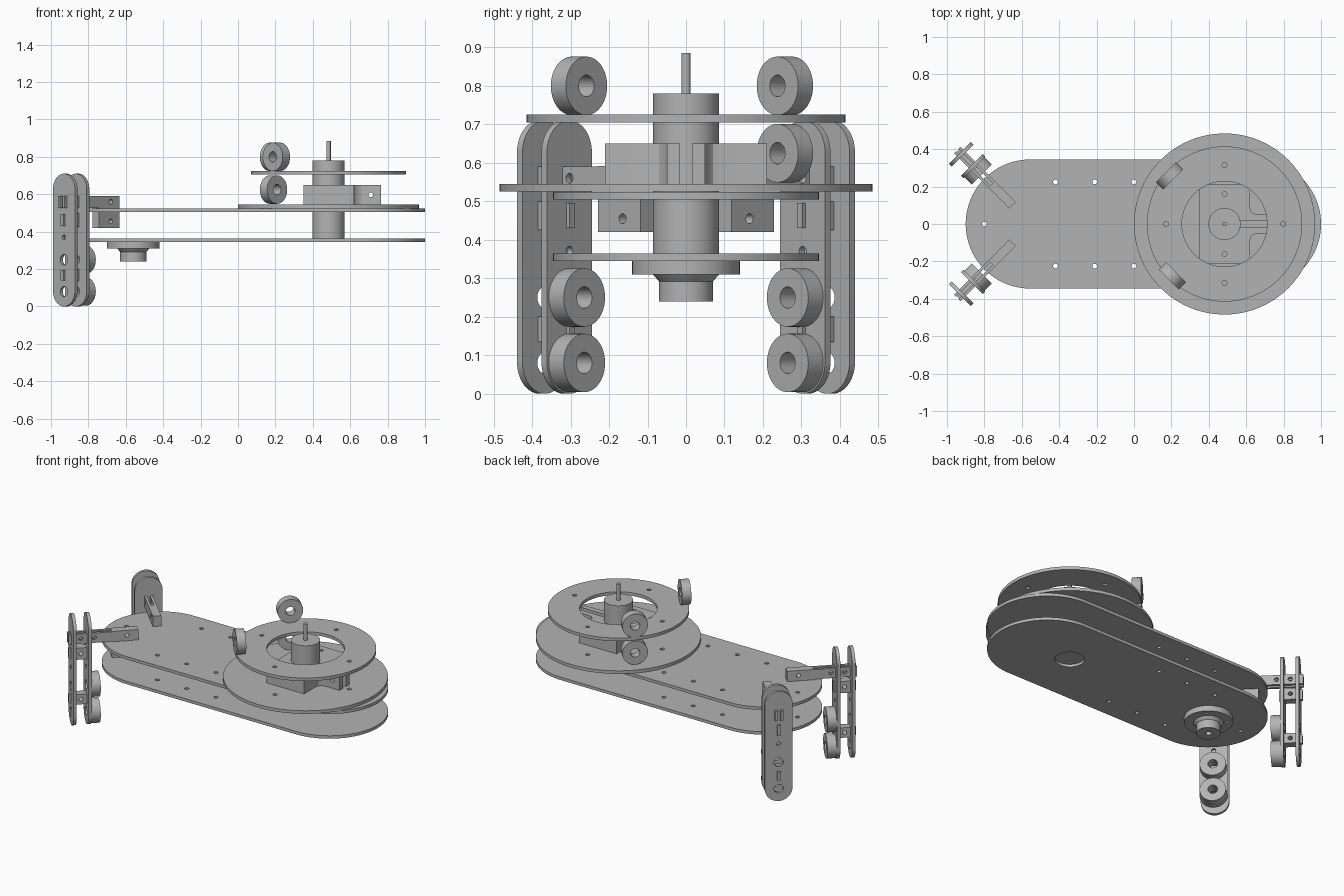
import bpy, bmesh
from math import sin, cos, pi, asin, sqrt
from mathutils import Matrix, Vector

if "Cube" in bpy.data.objects:
    bpy.data.objects.remove(bpy.data.objects["Cube"])

GREY = (0.45, 0.45, 0.45, 1)
mat = bpy.data.materials.new("plain grey")
mat.use_nodes = True
mat.diffuse_color = GREY
mat.node_tree.nodes["Principled BSDF"].inputs["Base Color"].default_value = GREY
parts = []


def arc(x, y, r, a0=0, a1=2 * pi, n=48):
    return [(x + r * cos(a0 + (a1 - a0) * i / n), y + r * sin(a0 + (a1 - a0) * i / n)) for i in range(n + 1)]


def circle(x, y, r, n=48):
    return arc(x, y, r, n=n)[:-1]


def rect(x0, x1, y0, y1):
    return [(x0, y0), (x1, y0), (x1, y1), (x0, y1)]


def add(name, mesh):
    mesh.materials.clear()
    mesh.materials.append(mat)
    ob = bpy.data.objects.new(name, mesh)
    bpy.context.collection.objects.link(ob)
    parts.append(ob)


def slab(name, loops, lo, hi, frame=Matrix()):
    """Extrude an outline with holes from lo to hi along the frame's z axis."""
    cu = bpy.data.curves.new(name, "CURVE")
    cu.dimensions, cu.fill_mode, cu.extrude = "2D", "BOTH", (hi - lo) / 2
    for loop in loops:
        sp = cu.splines.new("POLY")
        sp.points.add(len(loop) - 1)
        for p, (x, y) in zip(sp.points, loop):
            p.co = (x, y, 0, 1)
        sp.use_cyclic_u = True
    tmp = bpy.data.objects.new(name + "_profile", cu)
    bpy.context.collection.objects.link(tmp)
    deps = bpy.context.evaluated_depsgraph_get()
    mesh = bpy.data.meshes.new_from_object(tmp.evaluated_get(deps))
    bpy.data.objects.remove(tmp)
    bm = bmesh.new()
    bm.from_mesh(mesh)
    bmesh.ops.remove_doubles(bm, verts=bm.verts, dist=0.0001)
    bmesh.ops.recalc_face_normals(bm, faces=bm.faces)
    bm.transform(frame @ Matrix.Translation((0, 0, (lo + hi) / 2)))
    bm.to_mesh(mesh)
    bm.free()
    add(name, mesh)


def frame(x, y, z, origin):
    m = Matrix((x, y, z)).transposed().to_4x4()
    m.translation = origin
    return m


HUB = 0.484
UP = Vector((0, 0, 1))
BOLT = 0.013

# Long deck plates with rounded ends and bolt holes
R = 0.345
deck = arc(-0.555, 0, R, pi / 2, 3 * pi / 2) + arc(0.655, 0, R, -pi / 2, pi / 2)
bolts = [circle(x, s * 0.225, BOLT, 12) for x in (-0.42, -0.21, 0) for s in (-1, 1)]
bolts.append(circle(-0.8, 0, BOLT, 12))
for name, z in (("lower_deck", 0.345), ("upper_deck", 0.505)):
    slab(name, [deck, circle(HUB, 0, 0.086)] + bolts, z, z + 0.019)

# Turntable disc and upper ring
ring_bolts = [circle(HUB + 0.314 * cos(k * pi / 2), 0.314 * sin(k * pi / 2), BOLT, 12) for k in range(4)]
slab("turntable_disc", [circle(HUB, 0, 0.484, 96), circle(HUB, 0, 0.086)] + ring_bolts, 0.525, 0.545)
slab("upper_ring", [circle(HUB, 0, 0.415, 96), circle(HUB, 0, 0.228, 72)] + ring_bolts, 0.705, 0.725)

# Motor and shaft
slab("motor_body", [circle(HUB, 0, 0.086)], 0.362, 0.78)
slab("motor_shaft", [circle(HUB, 0, 0.012, 20)], 0.77, 0.885)

# Split clamp around the motor, with two ears
gap = asin(0.015 / 0.086)
half = [(0.175, 0.015), (0.175, 0.05), (0.155, 0.056), (0.141, 0.07), (0.136, 0.09), (0.136, 0.21), (-0.134, 0.21)]
outer = [(x, -y) for x, y in half] + half[::-1]
clamp = arc(0, 0, 0.086, gap, 2 * pi - gap) + outer
clamp_holes = [circle(0, s * 0.16, BOLT, 12) for s in (-1, 1)]
slab("motor_clamp", [clamp] + clamp_holes, 0.545, 0.65, Matrix.Translation((HUB, 0, 0)))
side = frame(Vector((1, 0, 0)), UP, Vector((0, -1, 0)), (HUB, 0, 0))
for name, y in (("clamp_ear_front", 0.015), ("clamp_ear_back", -0.05)):
    slab(name, [rect(0.174, 0.28, 0.545, 0.65), circle(0.226, 0.597, BOLT, 16)], y, y + 0.035, side)

# Flanged bearing under the lower deck
BEAR = -0.56
flange_holes = [circle(BEAR + 0.11 * cos(a), 0.11 * sin(a), 0.01, 12) for a in (pi / 4, 3 * pi / 4, 5 * pi / 4, 7 * pi / 4)]
slab("bearing_flange", [circle(BEAR, 0, 0.14)] + flange_holes, 0.31, 0.345)
slab("bearing_hub", [circle(BEAR, 0, 0.07), circle(BEAR, 0, 0.018, 20)], 0.24, 0.31)
bm = bmesh.new()
bmesh.ops.create_cone(bm, cap_ends=True, segments=48, radius1=0.07, radius2=0.088, depth=0.02,
                      matrix=Matrix.Translation((BEAR, 0, 0.302)))
cone = bpy.data.meshes.new("bearing_shoulder")
bm.to_mesh(cone)
bm.free()
add("bearing_shoulder", cone)


def roller(name, z, fr, w=-0.065):
    slab(name, [circle(0, z, 0.076), circle(0, z, 0.028, 32)], w, w + 0.055, fr)


# Two diagonal legs with arms, spacers and rollers
W, TOP = 0.0825, 0.71
for sy, tag in ((1, "back"), (-1, "front")):
    d = Vector((-1, sy, 0)) / sqrt(2)
    base = Vector((-0.86, sy * 0.31, 0))
    leg = frame(UP.cross(d), UP, d, base)
    along = frame(d, UP, d.cross(UP), base)
    shape = arc(0, W, W, pi, 2 * pi) + arc(0, TOP - W, W, 0, pi)
    holes = [circle(0, 0.08, 0.028, 32), circle(0, 0.25, 0.028, 32), circle(0, 0.37, BOLT, 16)]
    for name, w in (("inner", -0.01), ("outer", 0.08)):
        slab(f"{tag}_leg_{name}_plate", [shape] + holes, w, w + 0.02, leg)
    for i, z in enumerate((0.08, 0.25)):
        roller(f"{tag}_leg_roller_{i + 1}", z, leg)

    # Forked arm above the deck and short block below it
    pin = lambda s, z: circle(s, z, BOLT, 16)
    slab(f"{tag}_arm", [rect(-0.297, -0.14, 0.525, 0.592), pin(-0.23, 0.56)], -0.025, 0.025, along)
    for i, t in enumerate((-0.025, 0.009)):
        slab(f"{tag}_arm_tine_{i + 1}", [rect(-0.14, 0.12, 0.527, 0.59), pin(-0.035, 0.56), pin(0.045, 0.56)],
             t, t + 0.016, along)
    slab(f"{tag}_arm_block", [rect(-0.297, -0.14, 0.42, 0.505), pin(-0.23, 0.455)], -0.025, 0.025, along)

    # Spacers between the leg plates, with tenons through the slots
    for i, (z0, z1) in enumerate(((0.43, 0.495), (0.14, 0.195))):
        slab(f"{tag}_leg_spacer_{i + 1}", [rect(0.01, 0.08, z0 - 0.005, z1 + 0.005), pin(0.045, (z0 + z1) / 2)],
             -0.025, 0.025, along)
        slab(f"{tag}_leg_tenon_{i + 1}", [rect(-0.02, 0.115, z0, z1), pin(0.045, (z0 + z1) / 2)],
             -0.01, 0.01, along)

    # Loose rollers beside the upper ring
    spot = Vector((0.19, 0.257, 0)) if sy > 0 else Vector((0.205, -0.278, 0))
    loose = frame(UP.cross(d), UP, d, spot)
    for z in (0.8, 0.625) if sy > 0 else (0.8,):
        roller(f"{tag}_upper_roller_{'high' if z > 0.7 else 'low'}", z, loose, -0.0275)

bpy.ops.object.select_all(action="DESELECT")
for ob in parts:
    ob.select_set(True)
bpy.context.view_layer.objects.active = parts[0]
bpy.ops.object.shade_smooth_by_angle()
